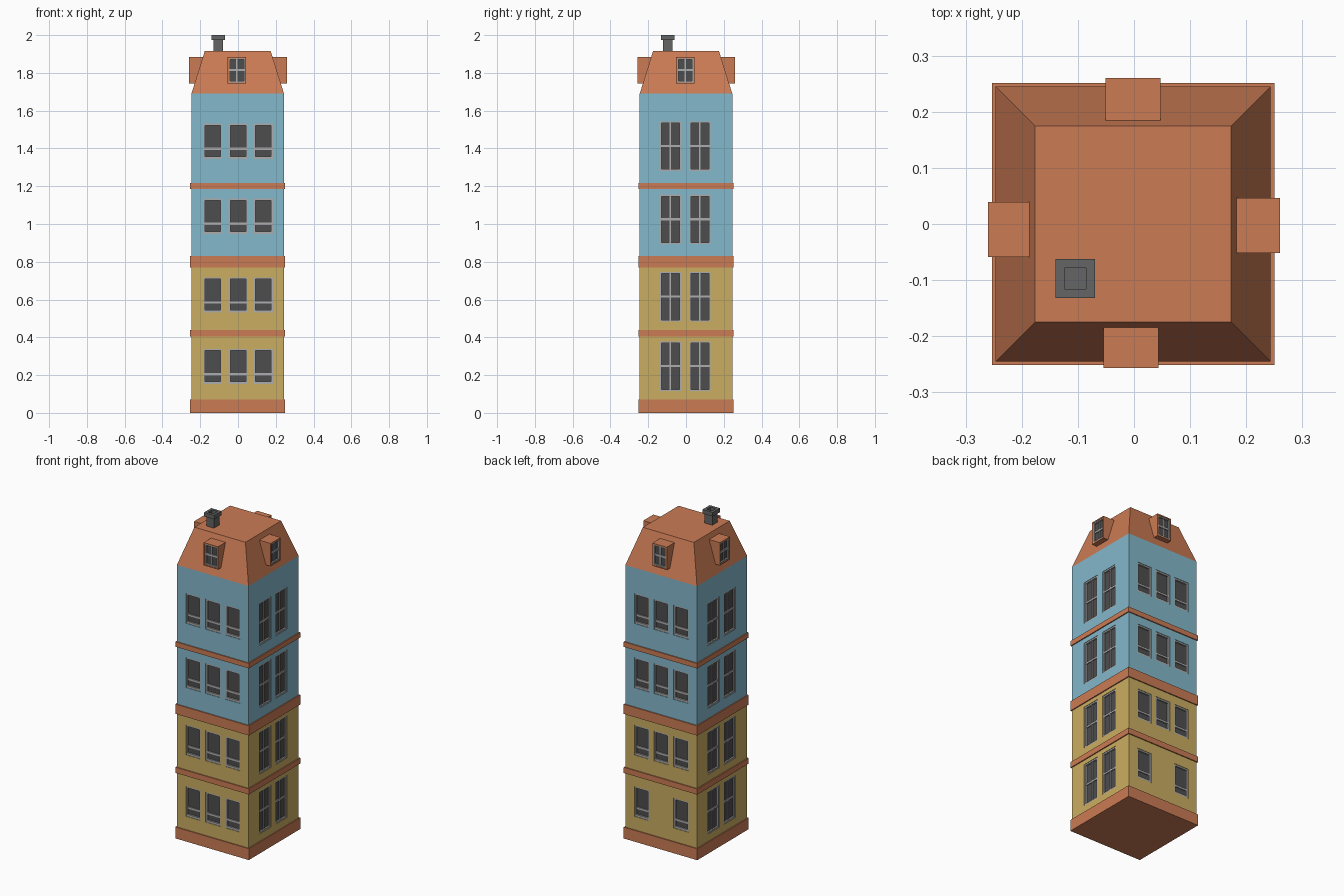
import bpy, bmesh
from mathutils import Matrix, Vector
from math import pi

if "Cube" in bpy.data.objects:
    bpy.data.objects.remove(bpy.data.objects["Cube"])

CX = -0.0015          # tiny sideways offset of the tower body
W = 0.245             # half width of the walls


def material(name, rgb):
    m = bpy.data.materials.new(name)
    m.diffuse_color = (*rgb, 1)
    m.use_nodes = True
    m.node_tree.nodes["Principled BSDF"].inputs["Base Color"].default_value = m.diffuse_color
    return m


ORANGE = material("terracotta", (0.60, 0.20, 0.09))
YELLOW = material("ochre", (0.60, 0.42, 0.12))
BLUE = material("light_blue", (0.23, 0.48, 0.60))
FRAME = material("frame_grey", (0.42, 0.42, 0.42))
GLASS = material("dark_glass", (0.075, 0.075, 0.075))
STONE = material("chimney_grey", (0.13, 0.13, 0.13))


class Part:
    """Collects boxes into one mesh object."""

    def __init__(self, name, mat=None):
        self.name, self.mat, self.bm = name, mat, bmesh.new()

    def box(self, x0, x1, y0, y1, z0, z1, side=0, taper=1):
        # side: 0 front, 1 right, 2 back, 3 left
        vs = bmesh.ops.create_cube(self.bm, size=1)["verts"]
        turn = Matrix.Rotation(side * pi / 2, 4, "Z")
        for v in vs:
            k = taper if v.co.z > 0 else 1
            p = Vector(((x0 + x1) / 2 + v.co.x * (x1 - x0) * k,
                        (y0 + y1) / 2 + v.co.y * (y1 - y0) * k,
                        (z0 + z1) / 2 + v.co.z * (z1 - z0)))
            v.co = turn @ p + Vector((CX, 0, 0))

    def done(self):
        me = bpy.data.meshes.new(self.name)
        self.bm.to_mesh(me)
        self.bm.free()
        if self.mat:
            me.materials.append(self.mat)
        ob = bpy.data.objects.new(self.name, me)
        bpy.context.collection.objects.link(ob)
        return ob


def carve(ob, cutter):
    mod = ob.modifiers.new("window_openings", "BOOLEAN")
    mod.operation, mod.solver, mod.object = "DIFFERENCE", "EXACT", cutter
    bpy.context.view_layer.objects.active = ob
    bpy.ops.object.modifier_apply(modifier=mod.name)


frames = Part("window_frames", FRAME)
glass = Part("window_glass", GLASS)
cuts = Part("opening_cutter")


def window(side, u, w, z0, z1, face, bars_z=(), mullion=False, rim=0.009, sill=0.009):
    """Recessed window: pocket, glass pane, rim and glazing bars."""
    a, b = u - w / 2, u + w / 2
    back = -face + 0.015
    f0, f1 = -face + 0.003, back
    cuts.box(a, b, -face - 0.02, back, z0, z1, side)
    glass.box(a, b, back - 0.003, back, z0, z1, side)
    frames.box(a, a + rim, f0, f1, z0, z1, side)
    frames.box(b - rim, b, f0, f1, z0, z1, side)
    frames.box(a + rim, b - rim, f0, f1, z1 - rim, z1, side)
    frames.box(a + rim, b - rim, f0, f1, z0, z0 + sill, side)
    for z in bars_z:
        frames.box(a + rim, b - rim, f0 + 0.003, f1, z - 0.006, z + 0.006, side)
    if mullion:
        frames.box(u - 0.004, u + 0.004, f0 + 0.004, f1, z0 + sill, z1 - rim, side)


# sash windows on front and back, tall casements on the two sides
for side in (0, 2):
    for floor, z in enumerate((0.152, 0.532, 0.948, 1.345)):
        for u in (-0.132, 0.002, 0.136):
            if side == 2 and floor == 0 and abs(u) < 0.05:
                continue
            window(side, u, 0.1, z, z + 0.186, W, (z + 0.053,), sill=0.013)
for side in (1, 3):
    for z in (0.116, 0.484, 0.893, 1.281):
        for u in (-0.083, 0.074):
            window(side, u, 0.114, z, z + 0.262, W, (z + 0.132,), True)

# mansard roof and its four dormers
roof = Part("mansard_roof", ORANGE)
roof.box(-W, W, -W, W, 1.69, 1.915, taper=0.713)
roof.done()
dormers = Part("dormers", ORANGE)
for side, u, d in ((0, -0.004, 0.257), (1, -0.003, 0.2615), (2, 0.0, 0.26), (3, 0.0095, 0.2585)):
    dormers.box(u - 0.049, u + 0.049, -d, -0.15, 1.743, 1.884, side)
    window(side, u, 0.086, 1.75, 1.877, d, (1.815,), True, rim=0.007, sill=0.007)

# walls
lower = Part("lower_walls", YELLOW)
lower.box(-W, W, -W, W, 0.07, 0.77)
upper = Part("upper_walls", BLUE)
upper.box(-W, W, -W, W, 0.83, 1.69)
cutter = cuts.done()
cutter.hide_render = True
for part in (lower, upper, dormers):
    carve(part.done(), cutter)
bpy.data.objects.remove(cutter)
frames.done()
glass.done()

# plinth and string courses
B = 0.2515
for name, z0, z1 in (("plinth", 0, 0.07), ("lower_band", 0.405, 0.44),
                     ("middle_band", 0.77, 0.83), ("upper_band", 1.185, 1.216)):
    band = Part(name, ORANGE)
    band.box(-B, B, -B, B, z0, z1)
    band.done()

# hollow chimney shaft with a wider cap
chimney = Part("chimney", STONE)
for r, z0, z1 in ((0.026, 1.91, 1.975), (0.035, 1.975, 2.0)):
    cx, cy, h = -0.103, -0.097, 0.019
    for s in (-1, 1):
        ya, yb = sorted((cy + s * h, cy + s * r))
        xa, xb = sorted((cx + s * h, cx + s * r))
        chimney.box(cx - r, cx + r, ya, yb, z0, z1)
        chimney.box(xa, xb, cy - h, cy + h, z0, z1)
chimney.box(-0.122, -0.084, -0.116, -0.078, 1.91, 1.975)
chimney.done()
